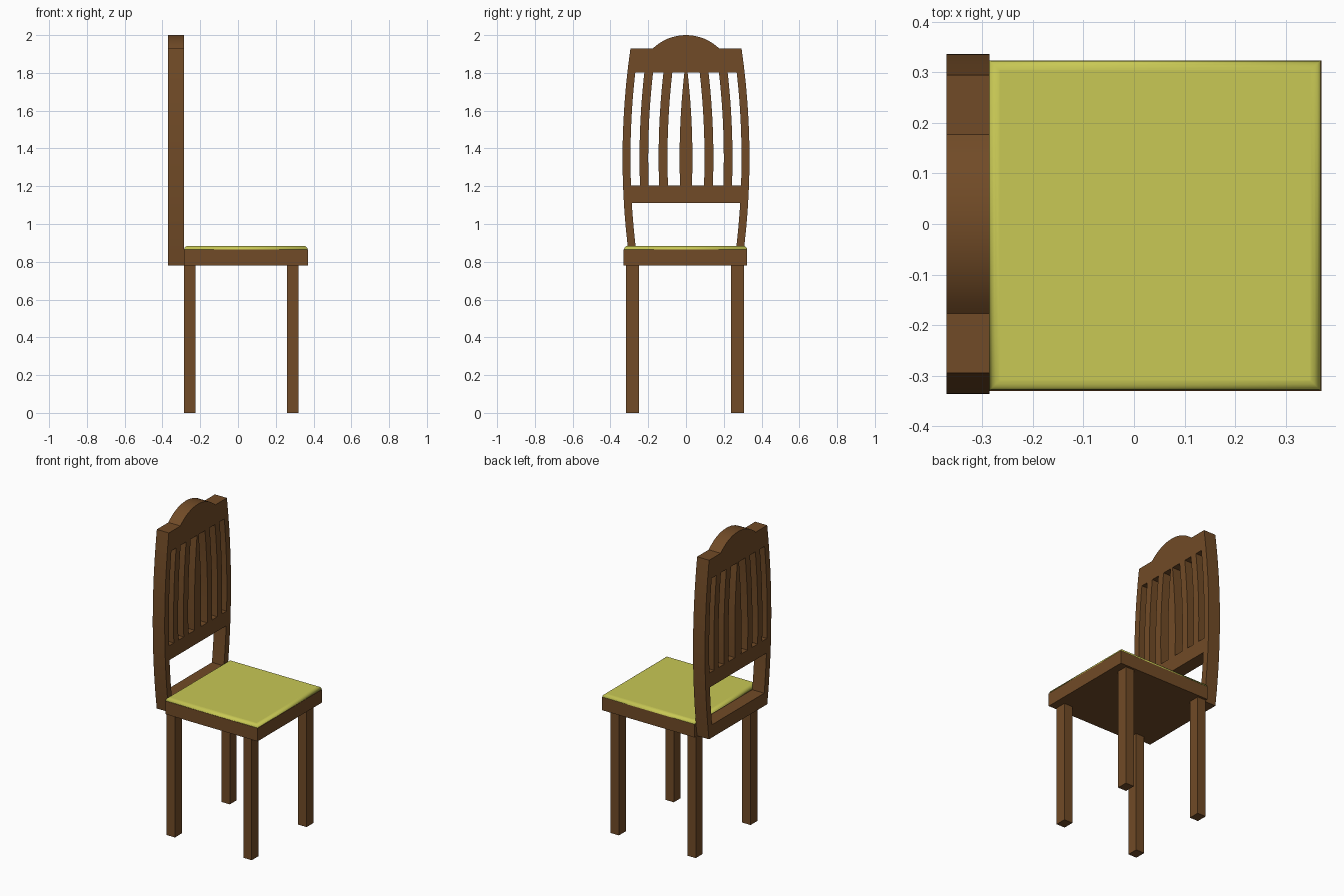
import bpy
import math

if "Cube" in bpy.data.objects:
    bpy.data.objects.remove(bpy.data.objects["Cube"], do_unlink=True)


def material(name, color):
    mat = bpy.data.materials.new(name)
    mat.use_nodes = True
    mat.diffuse_color = color
    mat.node_tree.nodes["Principled BSDF"].inputs["Base Color"].default_value = color
    return mat


wood = material("brown wood", (0.165, 0.07, 0.02, 1))
fabric = material("yellow fabric", (0.58, 0.58, 0.09, 1))


def box(name, x, y, z, mat):
    """Box from (min, max) ranges."""
    bpy.ops.mesh.primitive_cube_add(size=1, location=[sum(r) / 2 for r in (x, y, z)])
    obj = bpy.context.object
    obj.name = name
    obj.scale = [r[1] - r[0] for r in (x, y, z)]
    bpy.ops.object.transform_apply(location=False, rotation=False, scale=True)
    obj.data.materials.append(mat)
    return obj


# Legs
for end, x in (("front", (0.26, 0.32)), ("back", (-0.285, -0.225))):
    for side, y in (("left", (0.238, 0.308)), ("right", (-0.318, -0.248))):
        box(f"{end}_{side}_leg", x, y, (0, 0.78), wood)

# Seat frame and rounded cushion
box("seat_frame", (-0.285, 0.37), (-0.33, 0.323), (0.78, 0.864), wood)
cushion = box("cushion", (-0.285, 0.368), (-0.328, 0.323), (0.864, 0.884), fabric)
bevel = cushion.modifiers.new("rounded edge", "BEVEL")
bevel.limit_method = "WEIGHT"
bevel.width = 0.019
bevel.segments = 4
weights = cushion.data.attributes.new("bevel_weight_edge", "FLOAT", "EDGE")
for edge in cushion.data.edges:
    if all(cushion.data.vertices[v].co.z > 0 for v in edge.vertices):
        weights.data[edge.index].value = 1
bpy.ops.object.shade_smooth_by_angle(angle=math.radians(40))

# Backrest: one bowed outline with cut-out openings, extruded
BOW, BOW_Z, STEPS = 0.125, 1.35, 12


def bowed(y, sign, low, high):
    """Points up a bowed edge that bulges away from the middle."""
    heights = [low + (high - low) * i / STEPS for i in range(STEPS + 1)]
    return [(sign * (y - BOW * (z - BOW_Z) ** 2), z) for z in heights]


def opening(right, left, low, high):
    return bowed(*right, low, high) + bowed(*left, low, high)[::-1]


# Crest arch between the two shoulders
half, rise, shoulder = 0.177, 0.072, 1.928
radius = (half ** 2 + rise ** 2) / (2 * rise)
sweep = math.asin(half / radius)
crest = []
for i in range(17):
    a = sweep * (1 - i / 8)
    crest.append((radius * math.sin(a), shoulder + rise - radius * (1 - math.cos(a))))

outer = bowed(0.336, 1, 0.78, shoulder) + crest + bowed(0.336, -1, 0.78, shoulder)[::-1]
loops = [outer, opening((0.294, -1), (0.294, 1), 0.862, 1.11)]
for inner_y, outer_y in ((0.034, 0.098), (0.145, 0.2), (0.246, 0.294)):
    for s in (1, -1):
        loops.append(opening((inner_y, s), (outer_y, s), 1.203, 1.803))

curve = bpy.data.curves.new("backrest", "CURVE")
curve.dimensions = "2D"
curve.fill_mode = "BOTH"
curve.extrude = 0.0425
for loop in loops:
    spline = curve.splines.new("POLY")
    spline.points.add(len(loop) - 1)
    for point, (y, z) in zip(spline.points, loop):
        point.co = (y, z, 0, 1)
    spline.use_cyclic_u = True
back = bpy.data.objects.new("backrest", curve)
bpy.context.collection.objects.link(back)
back.rotation_euler = (math.pi / 2, 0, math.pi / 2)
back.location.x = -0.3275
curve.materials.append(wood)
bpy.ops.object.select_all(action="DESELECT")
back.select_set(True)
bpy.context.view_layer.objects.active = back
bpy.ops.object.convert(target="MESH")
bpy.ops.object.shade_smooth_by_angle(angle=math.radians(20))
